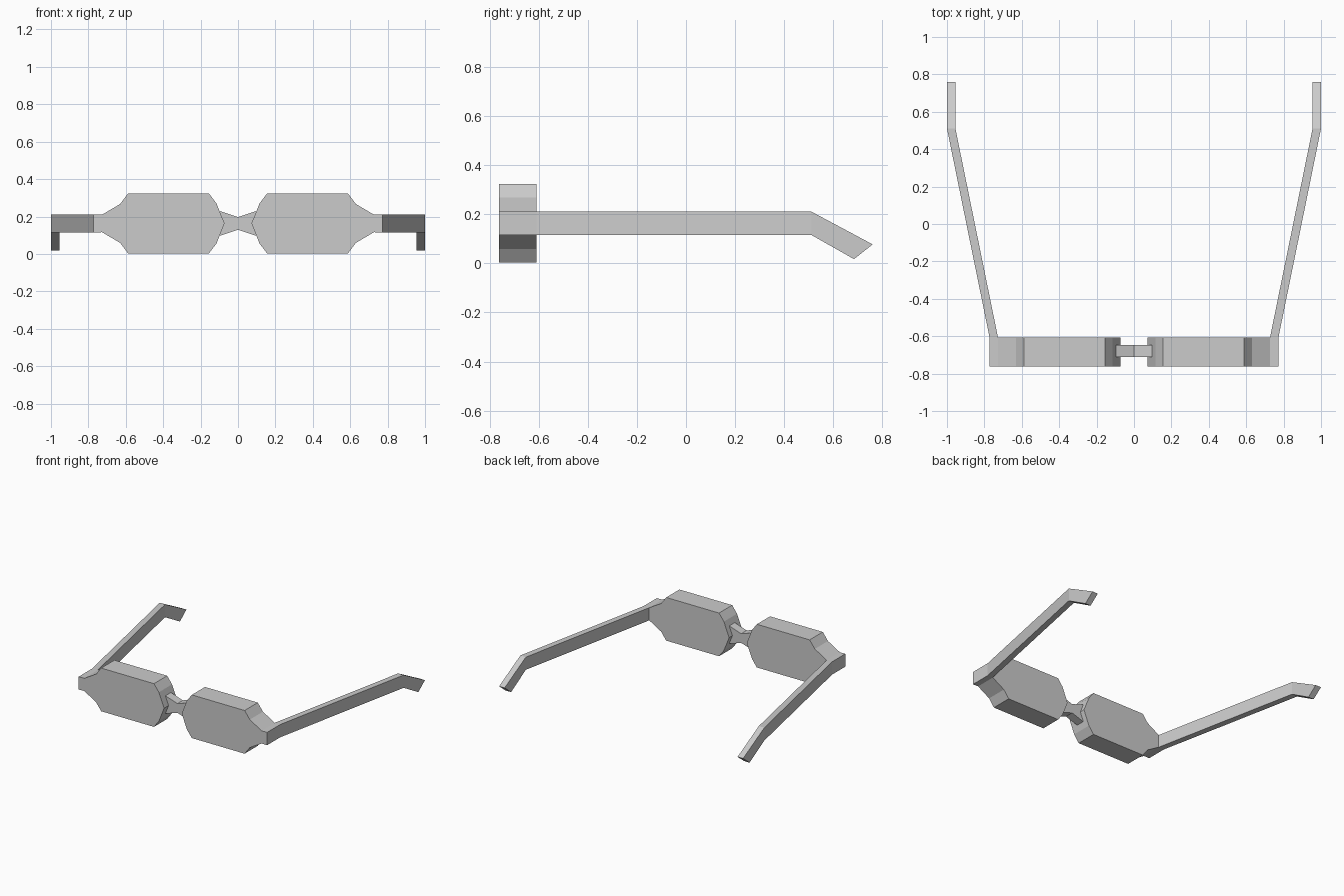
import bpy, bmesh
from mathutils import Vector

if "Cube" in bpy.data.objects:
    bpy.data.objects.remove(bpy.data.objects["Cube"])

FRONT, BACK = -0.762, -0.608
Z_LO, Z_HI = 0.115, 0.21
MID = 0.163


def finish(bm, name):
    bmesh.ops.recalc_face_normals(bm, faces=bm.faces)
    me = bpy.data.meshes.new(name)
    bm.to_mesh(me)
    bm.free()
    ob = bpy.data.objects.new(name, me)
    bpy.context.collection.objects.link(ob)
    return ob


def extrude(bm, faces, offset):
    """Extrude faces along offset, removing the originals; returns new vertices."""
    geom = bmesh.ops.extrude_face_region(bm, geom=faces)["geom"]
    verts = [g for g in geom if isinstance(g, bmesh.types.BMVert)]
    bmesh.ops.translate(bm, verts=verts, vec=offset)
    return verts, [g for g in geom if isinstance(g, bmesh.types.BMFace)]


def add_mirror(ob):
    ob.modifiers.new("mirror", "MIRROR").use_axis[0] = True


# Lens block and hinge end piece, extruded front to back
bm = bmesh.new()
upper = [(0.727, Z_HI), (0.63, 0.267), (0.588, 0.323),
         (0.155, 0.323), (0.115, 0.27)]
lower = [(x, 2 * MID - z) for x, z in reversed(upper)]
profile = upper + [(0.072, MID)] + lower
ring = [bm.verts.new((x, FRONT, z)) for x, z in profile]
lens = bm.faces.new(ring)
tab = [bm.verts.new((0.772, FRONT, z)) for z in (Z_LO, Z_HI)]
hinge = bm.faces.new([ring[0], ring[-1]] + tab)
# keep the front cap by duplicating it before extruding
front = bmesh.ops.duplicate(bm, geom=[lens, hinge])["geom"]
_, backs = extrude(bm, [lens, hinge], (0, BACK - FRONT, 0))
bmesh.ops.remove_doubles(bm, verts=bm.verts, dist=1e-5)

# Temple arm grown from the back of the hinge, then bent down at the ear
cap = next(f for f in bm.faces if len(f.verts) == 4
           and all(abs(v.co.y - BACK) < 1e-4 for v in f.verts))
verts, caps = extrude(bm, [cap], (0.228, 0.511 - BACK, 0))
verts, caps = extrude(bm, caps, (0, 0, 0))
for v in verts:
    v.co.y, v.co.z = (0.76, 0.077) if v.co.z > MID else (0.684, 0.017)
add_mirror(finish(bm, "lens_and_temple"))

# Nose bridge, waisted in the middle
bm = bmesh.new()
outline = [(-0.097, 0.229), (0, 0.197), (0.097, 0.229),
           (0.097, 0.097), (0, 0.129), (-0.097, 0.097)]
rows = [[bm.verts.new((x, y, z)) for x, z in outline] for y in (-0.71, -0.646)]
for r in rows:
    bm.faces.new(r)
for i in range(6):
    j = (i + 1) % 6
    bm.faces.new([rows[0][i], rows[0][j], rows[1][j], rows[1][i]])
finish(bm, "nose_bridge")
